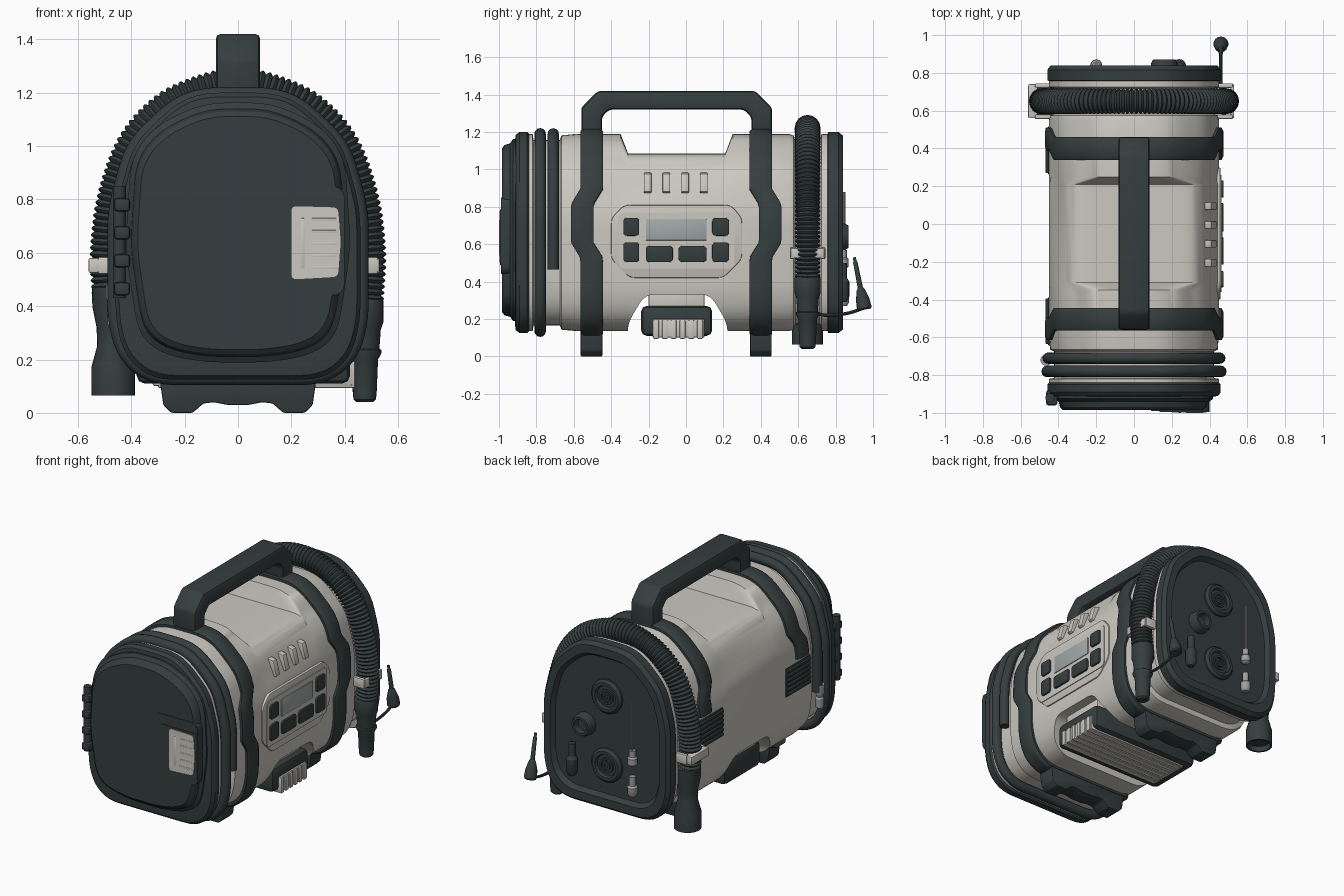
import bpy, bmesh, math
from mathutils import Vector as V

if "Cube" in bpy.data.objects:
    bpy.data.objects.remove(bpy.data.objects["Cube"])

def mat(name, c):
    m = bpy.data.materials.new(name)
    m.diffuse_color = (*c, 1)
    m.use_nodes = True
    m.node_tree.nodes["Principled BSDF"].inputs["Base Color"].default_value = m.diffuse_color
    return m
DARK = mat("dark_plastic", (0.036, 0.048, 0.049))
LIGHT = mat("light_plastic", (0.60, 0.58, 0.53))
SCREEN = mat("screen_grey", (0.36, 0.40, 0.40))
METAL = mat("metal", (0.35, 0.35, 0.35))

# ---------- helpers ----------
def finish(name, bm, m, angle=32):
    bmesh.ops.recalc_face_normals(bm, faces=bm.faces[:])
    me = bpy.data.meshes.new(name)
    bm.to_mesh(me)
    bm.free()
    me.polygons.foreach_set("use_smooth", [True] * len(me.polygons))
    me.set_sharp_from_angle(angle=math.radians(angle))
    ob = bpy.data.objects.new(name, me)
    bpy.context.collection.objects.link(ob)
    me.materials.append(m)
    return ob

def skin(name, rings, m, closed=False):
    bm = bmesh.new()
    vs = [[bm.verts.new(p) for p in r] for r in rings]
    n = len(vs[0])
    for i in range(len(vs) if closed else len(vs) - 1):
        a, b = vs[i], vs[(i + 1) % len(vs)]
        for j in range(n):
            k = (j + 1) % n
            bm.faces.new((a[j], a[k], b[k], b[j]))
    if not closed:
        bm.faces.new(vs[0])
        bm.faces.new(vs[-1][::-1])
    return finish(name, bm, m)

def place(axis, u, v, w):
    return {'x': (w, u, v), 'y': (u, w, v), 'z': (u, v, w)}[axis]

def prism(name, pts, axis, a, b, m, bevel=0.0):
    bm = bmesh.new()
    f = bm.faces.new([bm.verts.new(place(axis, u, v, a)) for u, v in pts])
    g = bmesh.ops.extrude_face_region(bm, geom=[f])['geom']
    d = V(place(axis, 0, 0, b - a))
    bmesh.ops.translate(bm, vec=d, verts=[e for e in g if isinstance(e, bmesh.types.BMVert)])
    if bevel:
        bmesh.ops.bevel(bm, geom=bm.edges[:], offset=bevel, segments=2, profile=0.5, affect='EDGES')
    return finish(name, bm, m)

def box(name, x0, x1, y0, y1, z0, z1, m, bevel=0.008):
    return prism(name, [(x0, y0), (x1, y0), (x1, y1), (x0, y1)], 'z', z0, z1, m, bevel)

def lathe(name, prof, loc, axis, m, n=24):
    rings = [[V(loc) + V(place(axis, r * math.cos(2 * math.pi * i / n), r * math.sin(2 * math.pi * i / n), h))
              for i in range(n)] for r, h in prof]
    return skin(name, rings, m)

def rounded(pts, r, n=5):
    out = []
    for i, p in enumerate(pts):
        p, a, b = V(p), V(pts[i - 1]), V(pts[(i + 1) % len(pts)])
        s = p + (a - p).normalized() * min(r, (a - p).length * 0.48)
        e = p + (b - p).normalized() * min(r, (b - p).length * 0.48)
        for k in range(n):
            t = k / (n - 1)
            out.append(s * (1 - t) ** 2 + p * 2 * t * (1 - t) + e * t * t)
    return out

def sym(half):   # half profile on +x, bottom to top -> closed loop
    return half + [(-x, z) for x, z in reversed(half)]

def scaled(pts, s, cz=0.66):
    return [V((p[0] * s, cz + (p[1] - cz) * s)) for p in pts]

def loft(name, stations, m):
    return skin(name, [[(p[0], y, p[1]) for p in scaled(pr, s)] for y, s, pr in stations], m)

def resample(pts, n, closed=False):
    pts = [V(p) for p in pts] + ([V(pts[0])] if closed else [])
    L = [0]
    for a, b in zip(pts, pts[1:]):
        L.append(L[-1] + (b - a).length)
    out, j = [], 0
    for i in range(n):
        d = L[-1] * i / (n if closed else n - 1)
        while j < len(pts) - 2 and L[j + 1] < d:
            j += 1
        out.append(pts[j].lerp(pts[j + 1], (d - L[j]) / max(L[j + 1] - L[j], 1e-9)))
    return out

def spline(c, n=10):
    c = [V(p) for p in c]
    c = [2 * c[0] - c[1]] + c + [2 * c[-1] - c[-2]]
    out = []
    for p0, p1, p2, p3 in zip(c, c[1:], c[2:], c[3:]):
        for k in range(n):
            t = k / n
            out.append(0.5 * (2 * p1 + (p2 - p0) * t + (2 * p0 - 5 * p1 + 4 * p2 - p3) * t * t
                              + (3 * p1 - p0 - 3 * p2 + p3) * t ** 3))
    return out + [c[-2]]

def tube(name, path, radius, up, m, sides=14, closed=False):
    rings, n = [], len(path)
    for i, p in enumerate(path):
        q0 = path[i - 1] if closed or i else p
        q1 = path[(i + 1) % n] if closed or i < n - 1 else p
        s = (q1 - q0).normalized().cross(up).normalized()
        r = radius(i) if callable(radius) else radius
        rings.append([p + (s * math.cos(2 * math.pi * k / sides) + up * math.sin(2 * math.pi * k / sides)) * r
                      for k in range(sides)])
    return skin(name, rings, m, closed)

# ---------- main body ----------
END = rounded(sym([(0.31, 0.135), (0.41, 0.21), (0.45, 0.34), (0.45, 0.76), (0.385, 1.0), (0.23, 1.15), (0.13, 1.19)]), 0.08)
MID = rounded(sym([(0.31, 0.135), (0.41, 0.21), (0.45, 0.34), (0.45, 0.80), (0.385, 0.96), (0.34, 1.06), (0.28, 1.085)]), 0.06)
body = loft("main_body", [(-0.85, .98, END), (-0.84, 1, END), (-0.82, 1, END), (-0.815, .94, END), (-0.675, .94, END),
    (-0.665, .985, END), (-0.58, 1, END), (-0.35, 1, END), (-0.31, 1, MID), (0.21, 1, MID), (0.25, 1, END),
    (0.55, 1, END), (0.575, .985, END), (0.585, .93, END), (0.715, .93, END), (0.725, 1, END), (0.76, 1, END)], LIGHT)
cut = prism("arch_cutter", rounded([(-.32, -.05), (-.31, .18), (-.22, .33), (.13, .33), (.22, .18), (.23, -.05)], .05),
            'x', -0.7, 0.7, LIGHT)
cut.hide_render = True
mod = body.modifiers.new("arch", 'BOOLEAN')
mod.object, mod.solver = cut, 'EXACT'
new = bpy.data.meshes.new_from_object(body.evaluated_get(bpy.context.evaluated_depsgraph_get()))
body.modifiers.clear()
body.data = new
new.set_sharp_from_angle(angle=math.radians(32))
bpy.data.objects.remove(cut)

# ---------- bands, feet and handle ----------
def bulge(z):
    return 0.05 * max(0, min(1, (z - 0.53) / 0.08, (0.89 - z) / 0.08))
loop = resample(END, 140, True)
k0 = min(range(140), key=lambda i: (loop[i] - V((-0.31, 0.14))).length)
loop = loop[k0:] + loop[:k0]
open_loop = [p for p in loop if not (p.x < -0.32 and p.y < 0.72)]
FOOT = [(.30, .17), (.28, .03), (.25, 0), (.17, 0), (.13, .035), (.09, .04), (.04, .03)]
for tag, yc, sg in (("front", -0.505, -1), ("rear", 0.40, 1)):
    rings = []
    for p in open_loop:
        c = yc + sg * bulge(p.y)
        rings.append([(q.x, c + dy, q.y) for s, dy in ((.95, -.06), (1.03, -.06), (1.05, -.042), (1.05, .042), (1.03, .06), (.95, .06))
                      for q in scaled([p], s)])
    skin(tag + "_band", rings, DARK)
    prism(tag + "_foot", FOOT + [(-x, z) for x, z in reversed(FOOT)], 'y', yc - .058, yc + .058, DARK, 0.006)
    # louvred vent under the open end of the band
    box(tag + "_vent", -0.455, -0.42, yc - .14, yc + .12, 0.51, 0.70, DARK)
    for i in range(6):
        box(tag + "_vent_slat", -0.468, -0.44, yc - .13, yc + .11, 0.522 + i * .03, 0.538 + i * .03, DARK, 0.004)
prism("handle", [(-.56, 1.14), (-.56, 1.33), (-.47, 1.42), (.37, 1.42), (.46, 1.33), (.46, 1.14),
                 (.35, 1.14), (.35, 1.28), (.31, 1.32), (-.41, 1.32), (-.45, 1.28), (-.45, 1.14)], 'x', -.083, .083, DARK, 0.018)

# ---------- front cap, door, hinge and latch ----------
loft("front_bezel", [(-.84, 1.0, END), (-.85, 1.02, END), (-.89, 1.02, END), (-.91, .99, END), (-.915, .93, END)], DARK)
DOOR = rounded(sym([(.12, .22), (.27, .25), (.35, .32), (.395, .62), (.375, .94), (.29, 1.05), (.12, 1.13)]), 0.08)
loft("front_door", [(-.89, 1.07, DOOR), (-.925, 1.07, DOOR), (-.94, 1.02, DOOR), (-.97, 1.0, DOOR), (-.985, .96, DOOR)], DARK)
prism("latch_surround", rounded([(.09, .44), (.40, .44), (.40, .85), (.09, .85)], .05), 'y', -.99, -.94, DARK)
prism("latch_frame", rounded([(.135, .49), (.40, .49), (.40, .785), (.135, .785)], .02), 'y', -.994, -.95, DARK)
prism("latch", rounded([(.20, .50), (.375, .51), (.385, .64), (.375, .77), (.20, .775)], .02), 'y', -.998, -.95, LIGHT)
box("latch_grip", .235, .25, -1.0, -.98, .54, .73, LIGHT, .003)
for i in range(5):
    box("latch_rib", .275, .37, -1.0, -.98, .54 + i * .045, .55 + i * .045, LIGHT, .003)
for i in range(4):
    box("hinge_knuckle", -.465, -.405, -.96, -.88, .44 + i * .105, .49 + i * .105, DARK, .012)
lathe("hinge_pin", [(.024, .43), (.024, .85)], (-.445, -.92, 0), 'z', DARK, 16)

# ---------- wrapped power cord ----------
Y = V((0, 1, 0))
tube("cord_loop_outer", [V((p.x * 1.02, -.78, .66 + (p.y - .66) * 1.0)) for p in loop], .031, Y, DARK, 12, True)
tube("cord_loop_inner", [V((p.x * 1.01, -.71, p.y)) for p in loop
                         if (p.x > 0 and p.y > .45) or (p.x <= 0 and p.y > .42)], .03, Y, DARK, 12)
lathe("cord_plug", [(.024, .33), (.026, .39), (.02, .40), (.03, .43), (.03, .48)], (-.465, -.72, 0), 'z', METAL, 16)

# ---------- control panel ----------
prism("panel_frame", rounded([(-.40, .52), (-.30, .42), (.20, .42), (.30, .52), (.30, .74), (.24, .81), (-.33, .81), (-.40, .74)], .03),
      'x', .40, .458, LIGHT, 0.006)
prism("panel_face", rounded([(-.36, .47), (.26, .47), (.26, .77), (-.36, .77)], .03), 'x', .44, .463, LIGHT)
box("display", .44, .468, -.215, .11, .62, .735, SCREEN, .004)
for y0, y1, z0, z1 in ((-.335, -.25, .645, .74), (.14, .23, .645, .74), (-.335, -.25, .505, .61),
                       (.14, .23, .505, .61), (-.215, -.07, .505, .59), (-.04, .11, .505, .59)):
    prism("button", rounded([(y0, z0), (y1, z0), (y1, z1), (y0, z1)], .02), 'x', .44, .475, DARK, .003)
for y in (-.20, -.10, 0, .10):
    prism("side_fin", [(.41, .87), (.437, .88), (.412, .975), (.36, .985)], 'y', y - .025, y + .015, LIGHT, .004)

# ---------- battery in the arch ----------
box("battery_mount", -.37, .38, -.20, .10, .24, .36, LIGHT, .01)
box("battery_shell", -.38, .42, -.24, .14, .11, .27, DARK, .03)
box("battery_insert", -.32, .43, -.18, .10, .10, .20, LIGHT, .01)
for i in range(6):
    box("battery_rib", -.30, .438, -.175 + i * .047, -.145 + i * .047, .094, .195, LIGHT, .005)

# ---------- back panel ----------
loft("back_cap", [(.755, .98, END), (.76, 1.02, END), (.815, 1.02, END), (.84, .98, END), (.84, .88, END), (.81, .84, END)], DARK)
for z in (.41, .86):
    lathe("port_ring", [(.11, .80), (.11, .822), (.095, .838), (.075, .838), (.068, .82)], (0, 0, z), 'y', DARK, 32)
    for r in (.02, .042):
        lathe("port_grille", [(r + .007, .815), (r + .007, .83), (r - .006, .83), (r - .006, .815)], (0, 0, z), 'y', DARK)
lathe("round_socket", [(.075, .80), (.07, .85), (.06, .87), (.045, .87), (.04, .83)], (.16, 0, .64), 'y', DARK)
lathe("stored_adapter", [(.02, .29), (.035, .32), (.035, .40), (.022, .42), (.022, .50)], (.24, .838, 0), 'z', DARK, 16)
lathe("needle", [(.007, .53), (.007, .88)], (-.2, .845, 0), 'z', METAL, 10)
lathe("needle_base", [(.015, .47), (.03, .48), (.03, .52), (.02, .53), (.02, .57)], (-.2, .84, 0), 'z', METAL, 12)
lathe("valve_adapter", [(.02, .27), (.032, .29), (.032, .33), (.02, .34), (.02, .40)], (-.2, .84, 0), 'z', METAL, 12)

# ---------- ribbed hose with nozzles ----------
arc = [(.478, .42), (.487, .6), (.462, .8), (.39, 1.0), (.27, 1.135), (.12, 1.205)]
arc = arc + [(0, 1.222)] + [(-x, z) for x, z in reversed(arc)]
path = resample([V((x, .65, z)) for x, z in arc and spline(arc)], 92 * 4 + 1)
tube("air_hose", path, lambda i: (.056, .065, .069, .065)[i % 4], Y, DARK, 16)
lathe("small_nozzle", [(.03, .04), (.042, .05), (.045, .08), (.05, .20), (.063, .225), (.063, .235), (.055, .24), (.06, .31),
                       (.07, .34), (.07, .42), (.06, .44)], (.475, .65, 0), 'z', DARK)
lathe("wide_nozzle", [(.07, .10), (.07, .065), (.082, .065), (.082, .17), (.06, .25), (.062, .32), (.078, .40), (.08, .47), (.06, .48)],
      (-.468, .65, 0), 'z', DARK)
for s in (-1, 1):
    a, b = sorted((s * .42, s * .525))
    box("hose_clip", a, b, .555, .58, .52, .585, LIGHT)
    box("hose_clip", a, b, .72, .745, .52, .585, LIGHT)
    a, b = sorted((s * .51, s * .56))
    box("hose_clip_tip", a, b - (.03 if s > 0 else 0), .56, .74, .525, .58, LIGHT, .006)

# ---------- socket plug and its lead ----------
lead = spline([V((.46, .66, .24)), V((.46, .75, .22)), V((.46, .86, .23)), V((.46, .955, .26))])
tube("plug_lead", lead, .009, V((1, 0, 0)), DARK, 8)
plug = [V((.46, .955 - .055 * t, .25 + .28 * t)) for t in (0, .03, .2, .38, .42, .9, .92, 1)]
tube("lead_plug", plug, lambda i: (.034, .04, .036, .022, .014, .012, .009, .008)[i], V((1, 0, 0)), DARK, 14)
